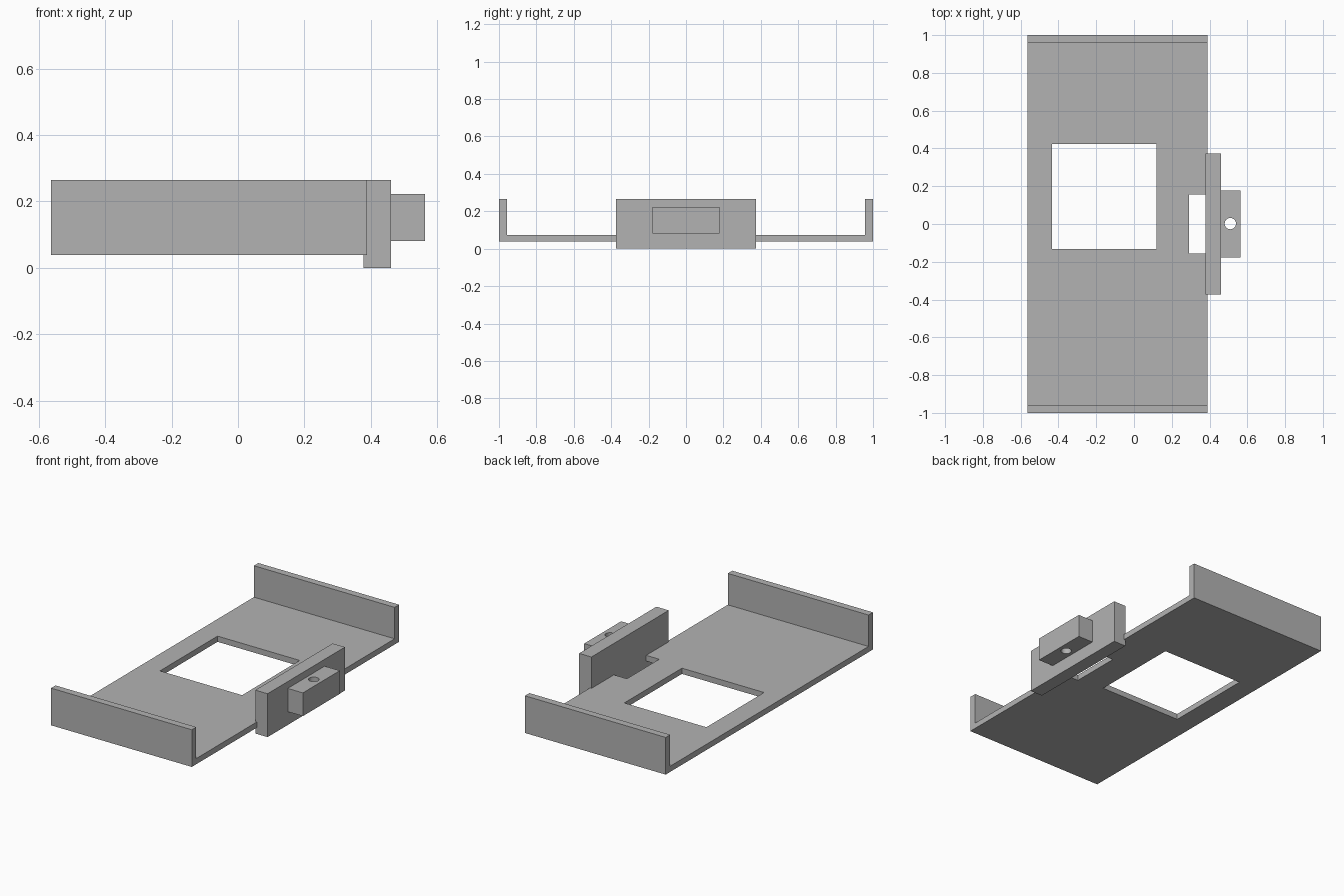
import bpy
import bmesh

if "Cube" in bpy.data.objects:
    bpy.data.objects.remove(bpy.data.objects["Cube"], do_unlink=True)

GREY = (0.45, 0.45, 0.45, 1.0)
grey = bpy.data.materials.new("plain_grey")
grey.use_nodes = True
grey.diffuse_color = GREY
grey.node_tree.nodes["Principled BSDF"].inputs["Base Color"].default_value = GREY


def finish(name, bm):
    bmesh.ops.recalc_face_normals(bm, faces=bm.faces)
    mesh = bpy.data.meshes.new(name)
    bm.to_mesh(mesh)
    bm.free()
    mesh.materials.append(grey)
    obj = bpy.data.objects.new(name, mesh)
    bpy.context.collection.objects.link(obj)
    return obj


def box(name, x, y, z):
    bm = bmesh.new()
    bmesh.ops.create_cube(bm, size=1)
    for v in bm.verts:
        for i, (low, high) in enumerate((x, y, z)):
            v.co[i] = low if v.co[i] < 0 else high
    return finish(name, bm)


def cylinder(name, centre, radius, depth):
    bm = bmesh.new()
    bmesh.ops.create_cone(bm, cap_ends=True, segments=32,
                          radius1=radius, radius2=radius, depth=depth)
    bmesh.ops.translate(bm, verts=bm.verts, vec=centre)
    return finish(name, bm)


def cut(obj, cutter):
    """Subtract the cutter, bake the result and discard the cutter."""
    cutter.hide_render = True
    mod = obj.modifiers.new("cut", "BOOLEAN")
    mod.operation = "DIFFERENCE"
    mod.solver = "EXACT"
    mod.object = cutter
    bpy.context.view_layer.update()
    graph = bpy.context.evaluated_depsgraph_get()
    mesh = bpy.data.meshes.new_from_object(obj.evaluated_get(graph))
    obj.modifiers.clear()
    obj.data = mesh
    bpy.data.objects.remove(cutter, do_unlink=True)


# Tray: a channel profile with an upright lip at each end, extruded across x
LEFT, RIGHT = -0.563, 0.388
BASE, FLOOR, TOP = 0.038, 0.073, 0.265
LIP = 0.957
half = [(1, BASE), (1, TOP), (LIP, TOP), (LIP, FLOOR)]
profile = half + [(-y, z) for y, z in reversed(half)]
bm = bmesh.new()
face = bm.faces.new([bm.verts.new((LEFT, y, z)) for y, z in profile])
side = bmesh.ops.extrude_face_region(bm, geom=[face])
bmesh.ops.translate(bm, vec=(RIGHT - LEFT, 0, 0),
                    verts=[g for g in side["geom"] if isinstance(g, bmesh.types.BMVert)])
tray = finish("tray", bm)

# Square window and the small slot beside the mounting block
cut(tray, box("window_cutter", (-0.435, 0.12), (-0.132, 0.424), (-0.1, 0.2)))
cut(tray, box("slot_cutter", (0.29, 0.45), (-0.156, 0.156), (-0.1, 0.2)))

# Mounting block on the edge of the tray
box("mounting_block", (0.378, 0.461), (-0.373, 0.373), (0, TOP))

# Projecting tab with a vertical pin hole
tab = box("tab", (0.461, 0.563), (-0.178, 0.178), (0.081, 0.223))
cut(tab, cylinder("pin_hole_cutter", (0.51, 0.002, 0.15), 0.03, 0.4))
